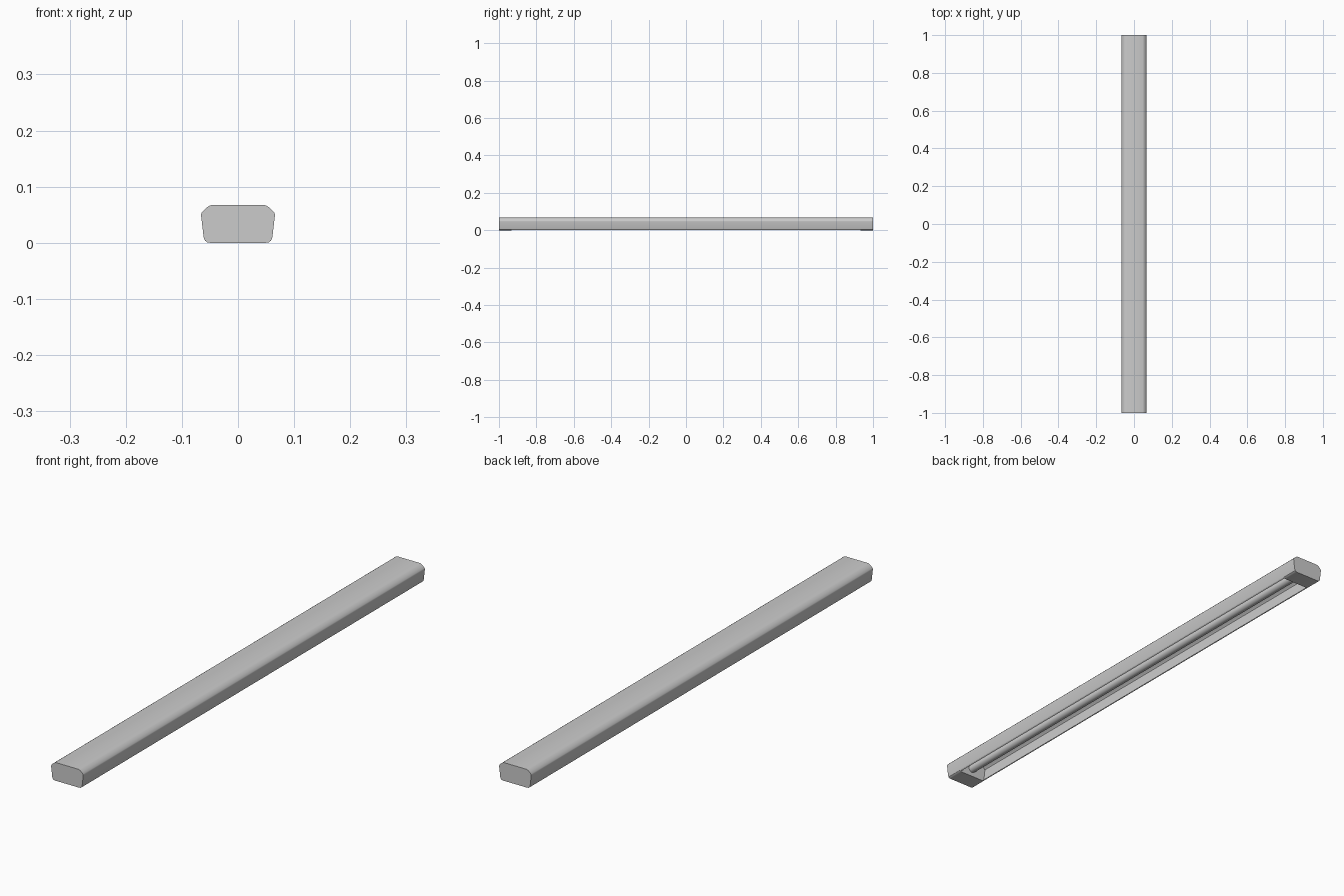
import bpy, bmesh, math

if "Cube" in bpy.data.objects:
    bpy.data.objects.remove(bpy.data.objects["Cube"])

HALF_LEN = 1.0
CAP_LEN = 0.066

# right half of the outer section, bottom to top (x, z)
OUTER = [(0.055, 0.001), (0.059, 0.004), (0.0612, 0.010), (0.0655, 0.046),
         (0.066, 0.050), (0.0645, 0.0545), (0.058, 0.061), (0.052, 0.0655), (0.047, 0.0675)]
# right half of the hollow inside, bottom to top
INNER = [(0.0535, 0.003), (0.056, 0.006), (0.0575, 0.011), (0.0615, 0.046),
         (0.0615, 0.050), (0.056, 0.057), (0.046, 0.063)]


def mirrored(half):
    """Right half bottom-to-top, then left half top-to-bottom."""
    return half + [(-x, z) for x, z in reversed(half)]


def extrude(name, section, y0, y1):
    bm = bmesh.new()
    face = bm.faces.new([bm.verts.new((x, y0, z)) for x, z in section])
    out = bmesh.ops.extrude_face_region(bm, geom=[face])
    moved = [v for v in out["geom"] if isinstance(v, bmesh.types.BMVert)]
    bmesh.ops.translate(bm, vec=(0, y1 - y0, 0), verts=moved)
    bmesh.ops.recalc_face_normals(bm, faces=bm.faces)
    mesh = bpy.data.meshes.new(name)
    bm.to_mesh(mesh)
    bm.free()
    obj = bpy.data.objects.new(name, mesh)
    bpy.context.collection.objects.link(obj)
    bpy.ops.object.select_all(action='DESELECT')
    obj.select_set(True)
    bpy.context.view_layer.objects.active = obj
    bpy.ops.object.shade_smooth_by_angle(angle=math.radians(30))
    return obj


inner_y = HALF_LEN - CAP_LEN

# thin housing, open underneath
extrude("housing", mirrored(OUTER) + list(reversed(mirrored(INNER))), -inner_y, inner_y)

# solid caps closing both ends
cap_section = mirrored([(0.049, 0.0)] + OUTER)
extrude("front_end_cap", cap_section, -HALF_LEN, -inner_y)
extrude("back_end_cap", cap_section, inner_y, HALF_LEN)

# lamp tube hanging between the caps
circle = [(0.015 * math.cos(math.tau * i / 20), 0.031 + 0.015 * math.sin(math.tau * i / 20))
          for i in range(20)]
extrude("lamp_tube", circle, -inner_y, inner_y)
